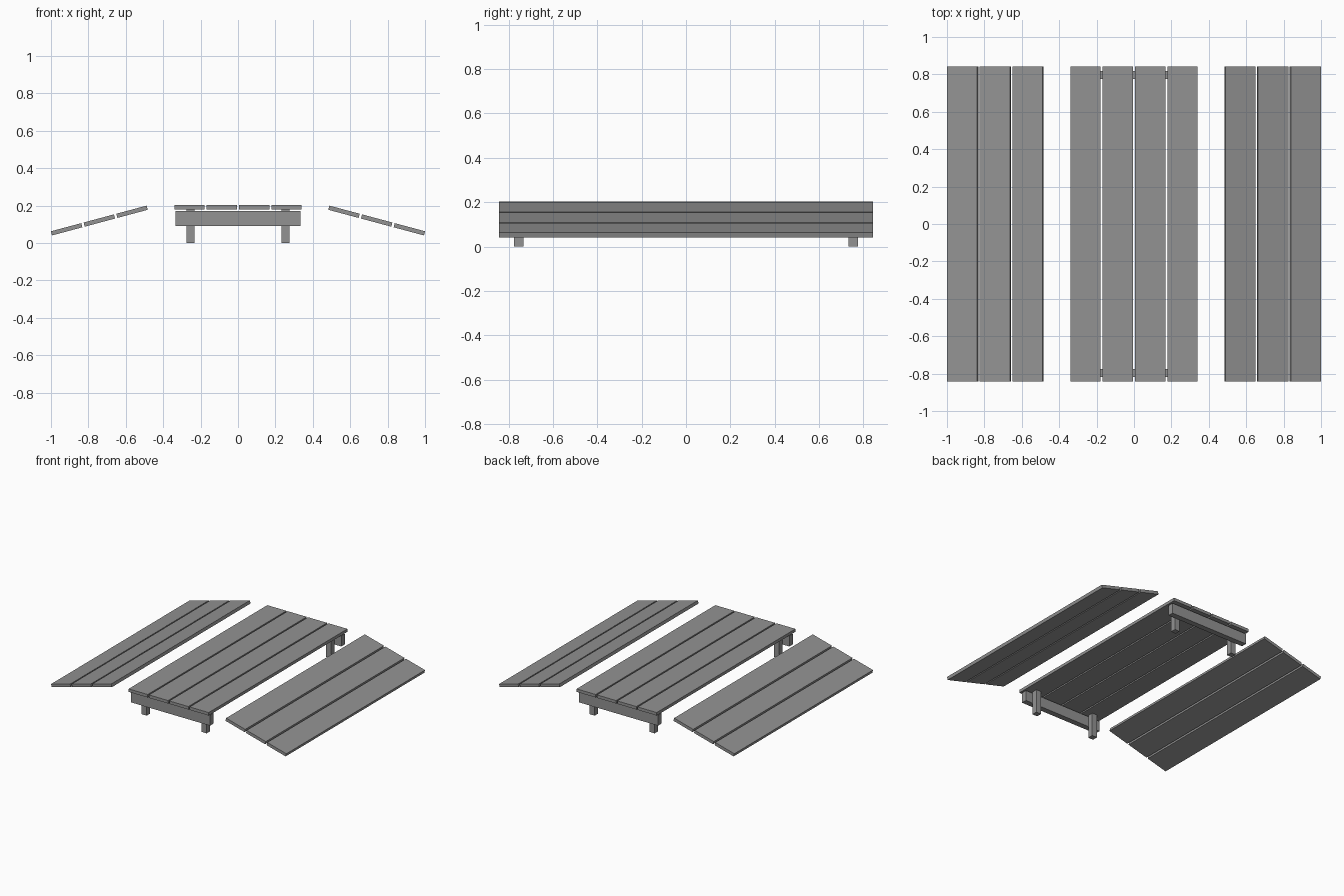
import bpy
import math
from mathutils import Matrix, Vector

cube = bpy.data.objects.get("Cube")
if cube:
    bpy.data.objects.remove(cube, do_unlink=True)

grey = bpy.data.materials.new("plain grey")
grey.use_nodes = True
colour = (0.29, 0.29, 0.29, 1)
grey.diffuse_color = colour
grey.node_tree.nodes["Principled BSDF"].inputs["Base Color"].default_value = colour


def board(name, centre, size, tilt=0.0):
    """Add a box of the given size, turned about the y axis."""
    bpy.ops.mesh.primitive_cube_add(size=1)
    obj = bpy.context.object
    obj.name = name
    obj.data.transform(Matrix.Diagonal((*size, 1)))
    obj.location = centre
    obj.rotation_euler.y = tilt
    obj.data.materials.append(grey)
    return obj


LENGTH = 1.684
THICK = 0.023
TILT = math.radians(15)

# Table top: four planks
for i in range(4):
    board(f"table_plank_{i + 1}", ((i - 1.5) * 0.173, 0, 0.191), (0.162, LENGTH, THICK))

# End rails, with two legs inside each
for end, y_sign in (("front", -1), ("back", 1)):
    board(f"{end}_rail", (0, y_sign * 0.797, 0.131), (0.67, 0.043, 0.08))
    for side, x_sign in (("right", -1), ("left", 1)):
        board(f"{end}_{side}_leg", (x_sign * 0.255, y_sign * 0.754, 0.09), (0.043, 0.043, 0.18))

# Sloping side panels: three planks each, falling outwards
for side, x_sign in (("right", -1), ("left", 1)):
    middle = Vector((x_sign * 0.7415, 0, 0.12))
    slope = Vector((x_sign * math.cos(TILT), 0, -math.sin(TILT)))
    for i in range(3):
        board(f"{side}_side_plank_{i + 1}", middle + slope * (i - 1) * 0.181,
              (0.168, LENGTH, THICK), x_sign * TILT)
